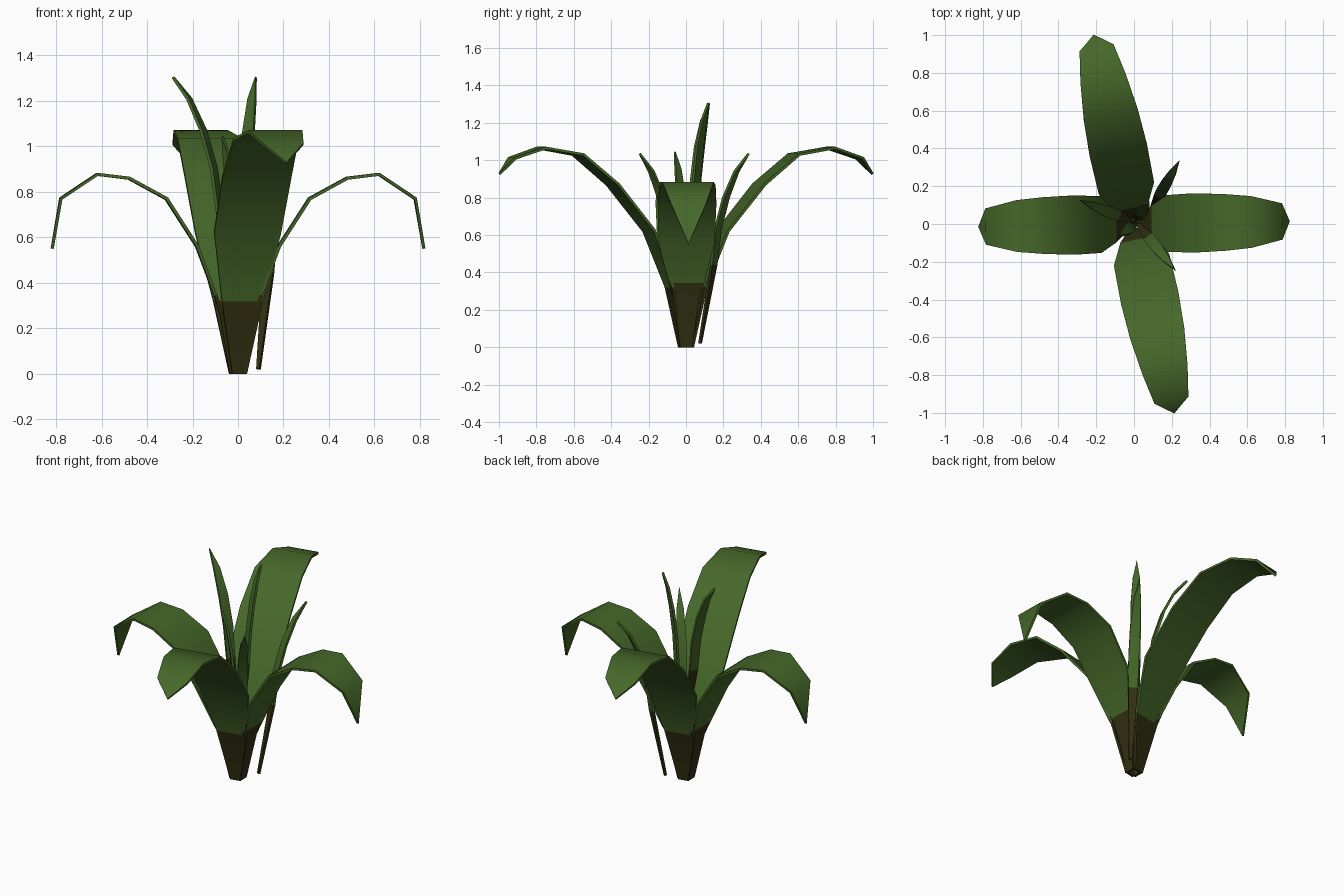
import bpy, bmesh, math
from mathutils import Vector

if "Cube" in bpy.data.objects:
    bpy.data.objects.remove(bpy.data.objects["Cube"])


def material(name, rgb):
    m = bpy.data.materials.new(name)
    m.diffuse_color = (*rgb, 1)
    m.use_nodes = True
    m.node_tree.nodes["Principled BSDF"].inputs["Base Color"].default_value = m.diffuse_color
    return m


GREEN = material("leaf green", (0.06, 0.135, 0.022))
DARK = material("dark stem", (0.032, 0.03, 0.006))


def leaf(name, base, angle, profile, dark_z, thick, reach=1.0):
    """Strip of quads along (radius, height, half width) rows, ending in a point."""
    a = math.radians(angle)
    out = Vector((math.cos(a), math.sin(a), 0))
    side = Vector((-math.sin(a), math.cos(a), 0))
    bm = bmesh.new()
    rows = []
    for r, z, w in profile:
        c = Vector(base) + out * r * reach + Vector((0, 0, z))
        if w == 0:
            rows.append([bm.verts.new(c)])
        else:
            rows.append([bm.verts.new(c - side * w), bm.verts.new(c + side * w)])
    for i, (p, q) in enumerate(zip(rows, rows[1:])):
        f = bm.faces.new(p + q[::-1])
        f.material_index = 1 if profile[i + 1][1] <= dark_z else 0
    bmesh.ops.recalc_face_normals(bm, faces=bm.faces)
    mesh = bpy.data.meshes.new(name)
    bm.to_mesh(mesh)
    bm.free()
    ob = bpy.data.objects.new(name, mesh)
    bpy.context.collection.objects.link(ob)
    mesh.materials.append(GREEN)
    mesh.materials.append(DARK)
    s = ob.modifiers.new("thickness", "SOLIDIFY")
    s.thickness = thick
    s.offset = 0
    bpy.ops.object.select_all(action="DESELECT")
    ob.select_set(True)
    bpy.context.view_layer.objects.active = ob
    bpy.ops.object.modifier_apply(modifier=s.name)
    bpy.ops.object.shade_smooth_by_angle(angle=math.radians(55))


# Four broad arching leaves: a long pair front/back, a shorter pair left/right
LONG = [(0.03, 0, 0.033), (0.09, 0.32, 0.092), (0.20, 0.62, 0.15), (0.40, 0.87, 0.155),
        (0.59, 1.03, 0.146), (0.79, 1.065, 0.122), (0.95, 1.01, 0.092), (1.02, 0.925, 0)]
SHORT = [(0.03, 0, 0.033), (0.075, 0.27, 0.07), (0.10, 0.345, 0.095), (0.18, 0.56, 0.15),
         (0.315, 0.77, 0.157), (0.48, 0.86, 0.15), (0.62, 0.877, 0.137),
         (0.78, 0.77, 0.096), (0.818, 0.55, 0)]
for name, angle, prof in (("front_leaf", -78, LONG), ("back_leaf", 102, LONG),
                          ("right_leaf", 1, SHORT), ("left_leaf", 181, SHORT)):
    leaf(name, (0, 0, 0), angle, prof, 0.36, 0.014)

# Narrow young blades, dark at the foot; two start higher in the middle
BLADE = [(0, 0, 0.008), (0.085, 0.42, 0.027), (0.11, 0.61, 0.03), (0.16, 0.78, 0.029),
         (0.225, 0.92, 0.02), (0.30, 1.015, 0)]
for name, base, angle, reach in (
        ("outer_blade", (0.09, 0.075, 0.02), 60, 1.0),
        ("front_blade", (0.02, 0.0, 0.02), -51, 1.06),
        ("inner_blade", (0.01, 0.01, 0.03), 222, 0.35),
        ("tall_left_blade", (0.0, 0.01, 0.29), 158, 1.03),
        ("tall_right_blade", (0.01, 0.02, 0.29), 55, 0.4)):
    leaf(name, base, angle, BLADE, 0.45, 0.014, reach)
